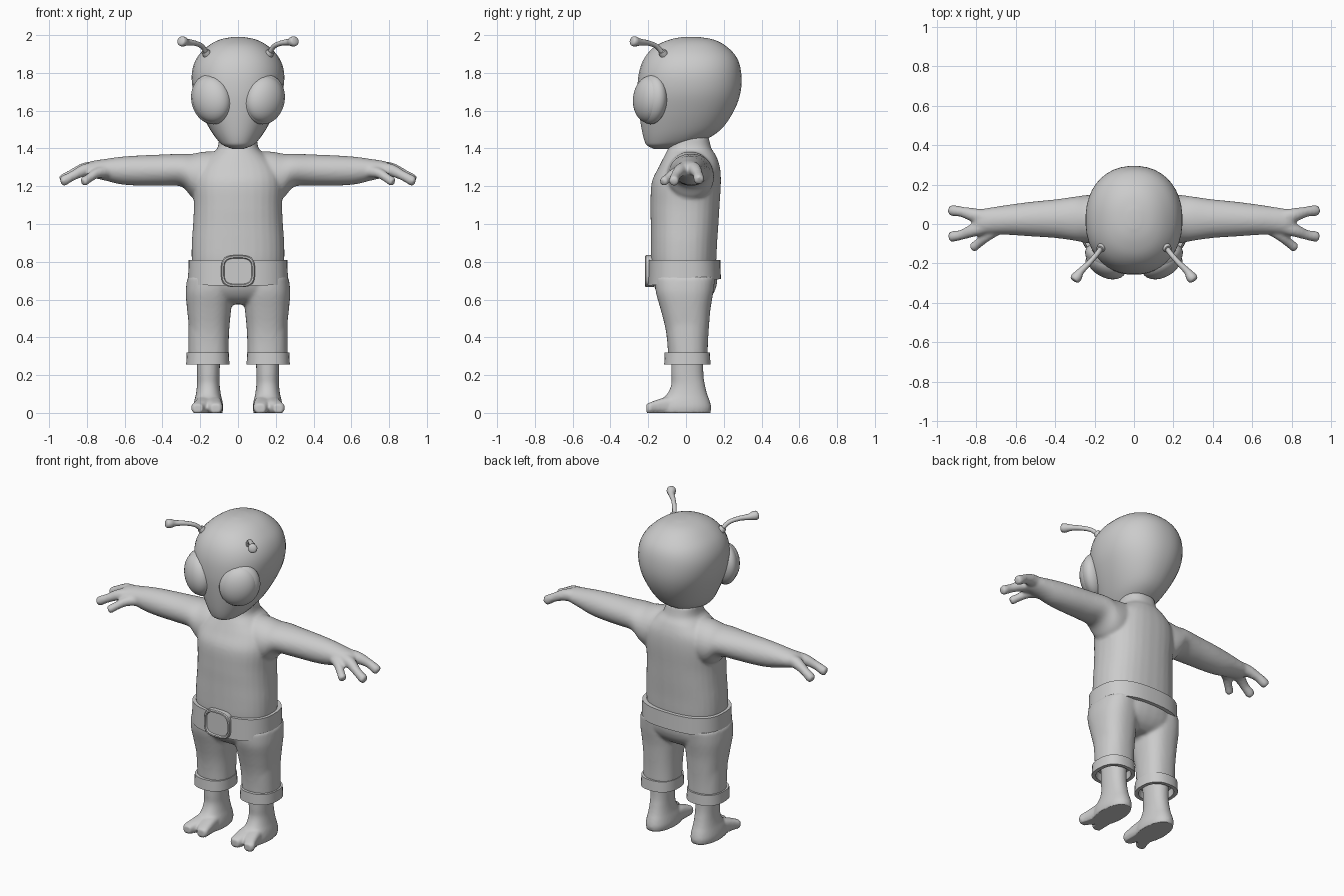
import bpy, bmesh, math
from mathutils import Vector, Matrix

if "Cube" in bpy.data.objects:
    bpy.data.objects.remove(bpy.data.objects["Cube"])

mat = bpy.data.materials.new("plain_grey")
mat.diffuse_color = (0.6, 0.6, 0.6, 1)
mat.use_nodes = True
mat.node_tree.nodes["Principled BSDF"].inputs["Base Color"].default_value = mat.diffuse_color


def spline(rows, k):
    """Catmull-Rom resampling of rows of numbers."""
    if k < 2:
        return [list(r) for r in rows]
    out, n = [], len(rows)
    for i in range(n - 1):
        a, b, c, d = (rows[min(max(j, 0), n - 1)] for j in (i - 1, i, i + 1, i + 2))
        for s in range(k):
            t = s / k
            out.append([0.5 * (2 * q + (r - p) * t + (2 * p - 5 * q + 4 * r - w) * t * t
                               + (3 * q - p - 3 * r + w) * t ** 3)
                        for p, q, r, w in zip(a, b, c, d)])
    return out + [list(rows[-1])]


def skin(bm, rings, closed=False):
    """Bridge rings of points; cap the ends unless the strip closes on itself."""
    vs = [[bm.verts.new(p) for p in r] for r in rings]
    n = len(vs[0])
    for a, b in zip(vs, vs[1:] + ([vs[0]] if closed else [])):
        for i in range(n):
            j = (i + 1) % n
            bm.faces.new((a[i], a[j], b[j], b[i]))
    if not closed:
        bm.faces.new(vs[0][::-1])
        bm.faces.new(vs[-1])


def loft(bm, secs, axis="Z", n=2.0, seg=32, k=4, closed=False):
    """Superellipse sections (position, centre 1, centre 2, radius 1, radius 2)."""
    rings = []
    for t, c1, c2, r1, r2 in spline(secs, k):
        ring = []
        for i in range(seg):
            a = 2 * math.pi * (i + 0.5) / seg
            c, s = math.cos(a), math.sin(a)
            u = c1 + r1 * math.copysign(abs(c) ** (2 / n), c)
            v = c2 + r2 * math.copysign(abs(s) ** (2 / n), s)
            ring.append({"Z": (u, v, t), "X": (t, u, v), "Y": (u, t, v)}[axis])
        rings.append(ring)
    skin(bm, rings, closed)


def tube(bm, pts, seg=12, k=4):
    """Round tube through (x, y, z, radius) points."""
    p = spline(pts, k)
    rings = []
    for i, q in enumerate(p):
        d = Vector(p[min(i + 1, len(p) - 1)][:3]) - Vector(p[max(i - 1, 0)][:3])
        d.normalize()
        u = d.cross(Vector((0, 0, 1))).normalized()
        v = d.cross(u)
        rings.append([Vector(q[:3]) + q[3] * (math.cos(a) * u + math.sin(a) * v)
                      for a in (2 * math.pi * j / seg for j in range(seg))])
    skin(bm, rings)


def fb(rows, x=0):
    """Turn (z, half width, front y, back y) into loft sections."""
    return [(z, x, (f + b) / 2, w, (b - f) / 2) for z, w, f, b in rows]


def finish(name, bm, mirror=False, voxel=0, angle=40):
    """Mirror, fuse overlapping volumes, shade and link the part."""
    if mirror:
        dup = bmesh.ops.duplicate(bm, geom=bm.verts[:] + bm.edges[:] + bm.faces[:])["geom"]
        for v in dup:
            if isinstance(v, bmesh.types.BMVert):
                v.co.x = -v.co.x
    bmesh.ops.recalc_face_normals(bm, faces=bm.faces[:])
    me = bpy.data.meshes.new(name)
    bm.to_mesh(me)
    bm.free()
    me.materials.append(mat)
    ob = bpy.data.objects.new(name, me)
    bpy.context.collection.objects.link(ob)
    bpy.ops.object.select_all(action="DESELECT")
    ob.select_set(True)
    bpy.context.view_layer.objects.active = ob
    if voxel:
        m = ob.modifiers.new("fuse", "REMESH")
        m.mode, m.voxel_size = "VOXEL", voxel
        s = ob.modifiers.new("soften", "SMOOTH")
        s.factor, s.iterations = 0.5, 6
        bpy.ops.object.convert(target="MESH")
        if not ob.data.materials:
            ob.data.materials.append(mat)
    bpy.ops.object.shade_smooth_by_angle(angle=math.radians(angle))
    return ob


# Head: wide cranium narrowing to a forward chin
bm = bmesh.new()
loft(bm, fb([(1.398, .03, -.17, -.07), (1.415, .075, -.205, 0), (1.44, .105, -.22, .09),
             (1.5, .148, -.235, .185), (1.6, .20, -.25, .255), (1.7, .237, -.258, .29),
             (1.8, .245, -.25, .293), (1.88, .218, -.22, .27), (1.94, .162, -.165, .215),
             (1.975, .10, -.09, .15), (1.99, .03, -.02, .07)]), n=2.2, seg=40)
finish("head", bm)

# Eyes: tilted almond domes with a thin socket rim
for name, r, depth in (("eyes", (.108, .075, .125), -.196), ("eye_sockets", (.117, .068, .134), -.183)):
    bm = bmesh.new()
    m = (Matrix.Translation((.14, depth, 1.66)) @ Matrix.Rotation(math.radians(30), 4, "Z")
         @ Matrix.Rotation(math.radians(20), 4, "Y") @ Matrix.Diagonal((*r, 1)))
    bmesh.ops.create_uvsphere(bm, u_segments=32, v_segments=20, radius=1, matrix=m)
    finish(name, bm, mirror=True)

# Antennae: collar, curved stalk and flared tip
bm = bmesh.new()
tube(bm, [(.155, -.11, 1.885, .022), (.168, -.122, 1.905, .023), (.174, -.128, 1.915, .02)], k=1)
tube(bm, [(.165, -.12, 1.90, .013), (.19, -.155, 1.94, .013), (.23, -.2, 1.958, .014),
          (.27, -.24, 1.963, .018), (.29, -.268, 1.966, .027), (.303, -.282, 1.968, .024),
          (.307, -.287, 1.969, .012)])
finish("antennae", bm, mirror=True)

# Upper body: torso, neck, arms and three fingers per hand fused together
bm = bmesh.new()
loft(bm, fb([(.72, .235, -.17, .15), (.8, .245, -.185, .16), (.9, .245, -.187, .165),
             (1.0, .238, -.187, .172), (1.1, .234, -.188, .178), (1.22, .238, -.182, .185),
             (1.3, .215, -.145, .18), (1.36, .155, -.115, .16), (1.4, .11, -.095, .135),
             (1.46, .10, -.08, .12)]), n=2.4)
finger_paths = [
    [(.74, .03, 1.295, .04), (.81, .045, 1.29, .036), (.875, .062, 1.265, .027),
     (.92, .068, 1.238, .029), (.937, .07, 1.228, .022)],
    [(.74, -.01, 1.29, .04), (.81, -.03, 1.285, .034), (.875, -.055, 1.255, .026),
     (.925, -.064, 1.228, .028), (.938, -.066, 1.222, .02)],
    [(.69, -.02, 1.28, .035), (.745, -.06, 1.27, .028), (.79, -.098, 1.242, .024),
     (.815, -.118, 1.225, .025), (.823, -.124, 1.22, .018)]]
for s in (1, -1):
    arm = [(.08, .02, 1.27, .12, .115), (.18, .022, 1.25, .125, .133), (.24, .025, 1.255, .122, .117),
           (.3, .027, 1.285, .112, .087), (.4, .027, 1.285, .098, .083), (.52, .025, 1.283, .088, .08),
           (.62, .022, 1.283, .078, .073), (.7, .018, 1.287, .07, .058), (.78, .012, 1.29, .062, .042),
           (.815, .01, 1.287, .04, .026)]
    loft(bm, [(s * r[0], *r[1:]) for r in arm], axis="X")
    for f in finger_paths:
        tube(bm, [(s * p[0], *p[1:]) for p in f])
finish("torso_and_arms", bm, voxel=.009)

# Trousers: hips flowing into two straight legs
bm = bmesh.new()
loft(bm, fb([(.75, .25, -.185, .165), (.69, .248, -.175, .165), (.64, .24, -.155, .15),
             (.6, .19, -.12, .12), (.575, .12, -.07, .08)]), n=2.4)
for s in (1, -1):
    loft(bm, fb([(.72, .115, -.165, .155), (.64, .124, -.16, .145), (.55, .117, -.135, .13),
                 (.46, .108, -.112, .122), (.38, .104, -.1, .117), (.3, .103, -.095, .115)],
                s * .153), n=2.4)
    # widen the outer thigh toward the hem
    loft(bm, fb([(.62, .09, -.13, .12), (.5, .1, -.11, .115), (.3, .102, -.09, .11)], s * .161), n=2.4)
finish("trousers", bm, voxel=.01)

# Rolled cuffs: hollow bands
bm = bmesh.new()
loft(bm, [(z, .16, .007, .115 - d, .123 - d) for z, d in
          ((.255, 0), (.32, .003), (.32, .03), (.255, .022))], n=2.4, k=1, closed=True)
finish("cuffs", bm, mirror=True, angle=35)

# Belt: hollow band dipping slightly to the front
bm = bmesh.new()
loft(bm, [(z, 0, -.009, .265 - d, .194 - d) for z, d in
          ((.692, 0), (.81, .003), (.81, .035), (.692, .035))], n=2.6, seg=48, k=1, closed=True)
for v in bm.verts:
    if v.co.z < .75:
        v.co.z += .09 * v.co.y
finish("belt", bm, angle=35)

# Buckle: raised frame around a recessed plate
bm = bmesh.new()
loft(bm, [(y, 0, .75, .09 - d, .085 - d) for y, d in
          ((-.17, 0), (-.213, 0), (-.218, .005), (-.218, .013), (-.209, .017))],
     axis="Y", n=3.4, seg=24, k=1)
finish("buckle", bm, angle=35)

# Feet: ankle, instep and two splayed toes
bm = bmesh.new()
loft(bm, fb([(0, .075, -.15, .13), (.03, .079, -.15, .134), (.065, .074, -.135, .125),
             (.1, .066, -.1, .112), (.15, .06, -.078, .1), (.21, .06, -.078, .092),
             (.34, .064, -.08, .092)], .157), n=2.2)
for x0, x1, tip in ((.13, .118, -.205), (.18, .212, -.21)):
    rows = [(-.03, x0, .04, .042, .05), (-.1, x0, .04, .045, .045), (-.16, (x0 + x1) / 2, .033, .042, .034),
            (-.19, x1, .027, .036, .028), (tip, x1, .023, .025, .023)]
    loft(bm, rows, axis="Y", n=2.8, seg=24)
for v in bm.verts:
    v.co.z = max(v.co.z, 0)
ob = finish("feet", bm, mirror=True, voxel=.007)
for v in ob.data.vertices:
    if v.co.z < .006:
        v.co.z = 0
